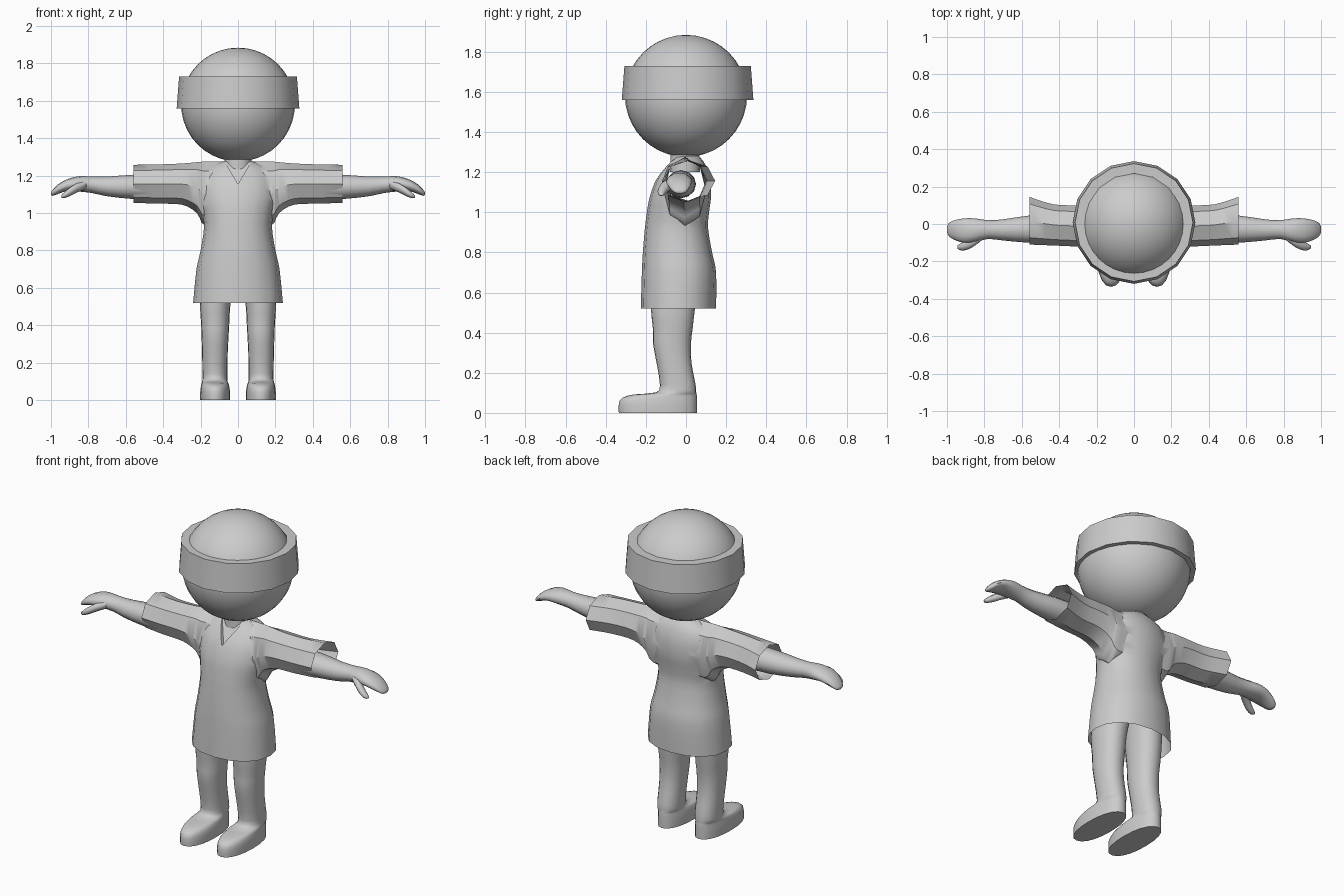
import bpy, bmesh, math
from mathutils import Vector

if "Cube" in bpy.data.objects:
    bpy.data.objects.remove(bpy.data.objects["Cube"])

grey = bpy.data.materials.new("plain grey")
grey.diffuse_color = (0.6, 0.6, 0.6, 1)
grey.use_nodes = True
grey.node_tree.nodes["Principled BSDF"].inputs["Base Color"].default_value = grey.diffuse_color


def finish(name, bm, angle=40, mirror=False):
    """Turn a bmesh into a smooth shaded object, optionally mirrored in x."""
    bmesh.ops.recalc_face_normals(bm, faces=bm.faces)
    me = bpy.data.meshes.new(name)
    bm.to_mesh(me)
    bm.free()
    ob = bpy.data.objects.new(name, me)
    bpy.context.collection.objects.link(ob)
    me.materials.append(grey)
    smooth(ob, angle)
    if mirror:
        ob.modifiers.new("mirror", 'MIRROR').use_mirror_merge = False
    return ob


def smooth(ob, angle):
    bpy.ops.object.select_all(action='DESELECT')
    ob.select_set(True)
    bpy.context.view_layer.objects.active = ob
    bpy.ops.object.shade_smooth_by_angle(angle=math.radians(angle))


def refine(rings, sub):
    """Catmull-Rom interpolation between rings."""
    out = []
    for i in range(len(rings) - 1):
        p0, p1, p2, p3 = (rings[min(max(i + k, 0), len(rings) - 1)] for k in (-1, 0, 1, 2))
        for s in range(sub):
            t = s / sub
            out.append([0.5 * (2 * b + (c - a) * t + (2 * a - 5 * b + 4 * c - d) * t * t
                               + (3 * b - a - 3 * c + d) * t ** 3)
                        for a, b, c, d in zip(p0, p1, p2, p3)])
    return out + [list(rings[-1])]


def loft(rings, n, axis, sub=2, power=2.0):
    """Closed loft; each ring is (position, u min, u max, v min, v max)."""
    bm = bmesh.new()
    loops = []
    for p, u0, u1, v0, v1 in refine(rings, sub):
        loop = []
        for k in range(n):
            a = 2 * math.pi * k / n
            c, s = math.cos(a), math.sin(a)
            u = (u0 + u1) / 2 + (u1 - u0) / 2 * math.copysign(abs(c) ** (2 / power), c)
            v = (v0 + v1) / 2 + (v1 - v0) / 2 * math.copysign(abs(s) ** (2 / power), s)
            loop.append(bm.verts.new((p, u, v) if axis == 'x' else (u, v, p)))
        loops.append(loop)
    for a, b in zip(loops, loops[1:]):
        for k in range(n):
            bm.faces.new((a[k], a[(k + 1) % n], b[(k + 1) % n], b[k]))
    bm.faces.new(loops[0])
    bm.faces.new(loops[-1])
    return bm


def boolean(ob, other, operation):
    mod = ob.modifiers.new("cut", 'BOOLEAN')
    mod.object, mod.operation, mod.solver = other, operation, 'EXACT'
    bpy.context.view_layer.objects.active = ob
    bpy.ops.object.modifier_apply(modifier=mod.name)
    bpy.data.objects.remove(other)


# Head
bm = bmesh.new()
bmesh.ops.create_uvsphere(bm, u_segments=32, v_segments=20, radius=0.304)
bmesh.ops.translate(bm, verts=bm.verts, vec=(0, 0, 1.58))
finish("head", bm)

# Headband: flared ring with flat rims
bm = bmesh.new()
N = 16
profile = [(0.328, 1.56), (0.315, 1.73), (0.262, 1.73), (0.30, 1.56)]
grid = [[bm.verts.new((r * math.cos(2 * math.pi * k / N), 0.008 + r * math.sin(2 * math.pi * k / N), z))
         for k in range(N)] for r, z in profile]
for i in range(4):
    a, b = grid[i], grid[(i + 1) % 4]
    for k in range(N):
        bm.faces.new((a[k], a[(k + 1) % N], b[(k + 1) % N], b[k]))
finish("headband", bm, 30)

# Neck
finish("neck", loft([(1.20, -0.075, 0.075, -0.08, 0.07), (1.34, -0.07, 0.07, -0.075, 0.065)], 16, 'z', 1))

# Tunic: body joined with one sleeve tube running through the shoulders
body = [(0.52, 0.24, -0.225, 0.15), (0.70, 0.222, -0.22, 0.15), (0.80, 0.20, -0.215, 0.13),
        (0.92, 0.182, -0.205, 0.11), (1.00, 0.19, -0.195, 0.115), (1.08, 0.205, -0.18, 0.125),
        (1.17, 0.20, -0.145, 0.12), (1.24, 0.16, -0.092, 0.095), (1.28, 0.07, -0.055, 0.065)]
tunic = finish("tunic", loft([(z, -w, w, a, b) for z, w, a, b in body], 16, 'z', 3, 2.2))
half = [(0.17, -0.11, 0.10, 0.93, 1.275), (0.22, -0.115, 0.10, 1.00, 1.272),
        (0.30, -0.12, 0.10, 1.045, 1.265), (0.43, -0.115, 0.105, 1.05, 1.26),
        (0.56, -0.11, 0.145, 1.055, 1.258)]
tube = [(-r[0], *r[1:]) for r in reversed(half)] + [(0, -0.10, 0.10, 0.95, 1.275)] + half
boolean(tunic, finish("sleeves", loft(tube, 8, 'x', 3)), 'UNION')

# V-shaped neckline
bm = bmesh.new()
front = [bm.verts.new(p) for p in ((0, -0.4, 1.155), (0.085, -0.4, 1.30), (-0.085, -0.4, 1.30))]
back = [bm.verts.new(p) for p in ((0, -0.135, 1.155), (0.085, -0.03, 1.30), (-0.085, -0.03, 1.30))]
bm.faces.new(front)
bm.faces.new(back)
for k in range(3):
    bm.faces.new((front[k], front[(k + 1) % 3], back[(k + 1) % 3], back[k]))
boolean(tunic, finish("neckline_cutter", bm), 'DIFFERENCE')

# Open the hem and the cuffs
bm = bmesh.new()
bm.from_mesh(tunic.data)
caps = [f for f in bm.faces
        if all(v.co.z < 0.525 for v in f.verts) or all(abs(v.co.x) > 0.555 for v in f.verts)]
bmesh.ops.delete(bm, geom=caps, context='FACES')
bm.to_mesh(tunic.data)
bm.free()
smooth(tunic, 50)

# Arms with mitten hands
arm = [(0.40, -0.10, 0.05, 1.07, 1.21), (0.56, -0.10, 0.045, 1.075, 1.205),
       (0.70, -0.088, 0.025, 1.09, 1.195), (0.78, -0.08, 0.02, 1.107, 1.195),
       (0.85, -0.095, 0.03, 1.115, 1.197), (0.91, -0.10, 0.03, 1.118, 1.182),
       (0.96, -0.085, 0.02, 1.103, 1.155), (0.99, -0.065, 0.005, 1.092, 1.125),
       (1.00, -0.045, -0.015, 1.097, 1.11)]
finish("arm", loft(arm, 12, 'x', 2), 60, True)

# Thumbs
thumb = [(0.81, -0.085, -0.04, 1.13, 1.175), (0.86, -0.122, -0.065, 1.11, 1.16),
         (0.90, -0.14, -0.09, 1.09, 1.135), (0.93, -0.14, -0.105, 1.08, 1.11),
         (0.945, -0.13, -0.115, 1.082, 1.095)]
finish("thumb", loft(thumb, 8, 'x', 2), 60, True)

# Legs running down into flat-soled feet
leg = [(0.0, 0.043, 0.202, -0.335, 0.055), (0.045, 0.043, 0.202, -0.335, 0.055),
       (0.075, 0.047, 0.198, -0.318, 0.055), (0.092, 0.052, 0.194, -0.26, 0.053),
       (0.102, 0.056, 0.191, -0.15, 0.051), (0.14, 0.057, 0.19, -0.13, 0.048),
       (0.25, 0.055, 0.192, -0.147, 0.027), (0.35, 0.05, 0.195, -0.165, 0.025),
       (0.42, 0.046, 0.198, -0.165, 0.033), (0.52, 0.04, 0.203, -0.175, 0.045),
       (0.75, 0.01, 0.19, -0.18, 0.08)]
finish("leg", loft(leg, 20, 'z', 2, 2.2), 50, True)
